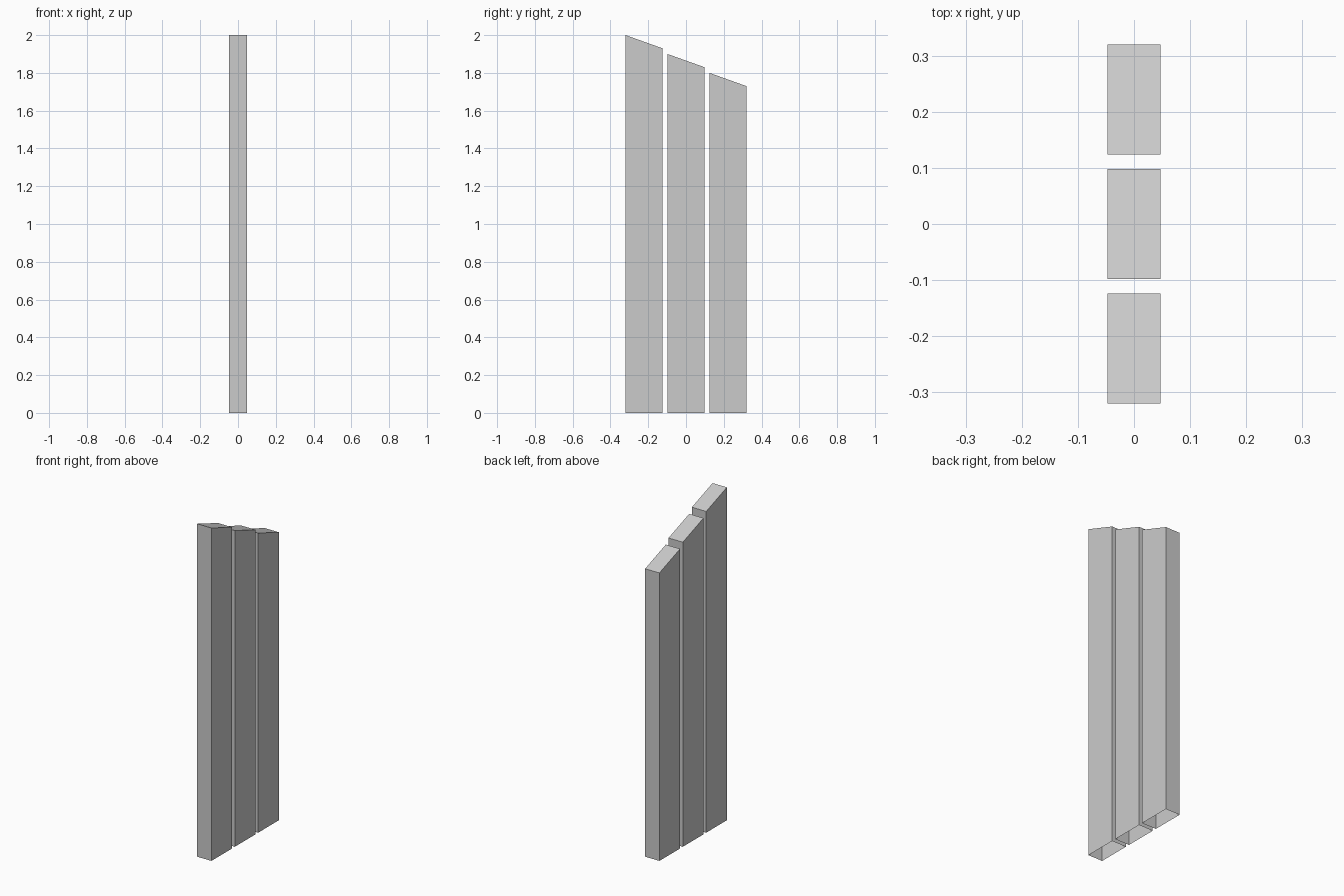
import bpy, bmesh

if "Cube" in bpy.data.objects:
    bpy.data.objects.remove(bpy.data.objects["Cube"])

HALF_THICK = 0.0475
WIDTH = 0.196
SPACING = 0.222
SLOPE_DROP = 0.07


def plank(name, y_mid, height):
    """Upright board with a sloped top and an open underside."""
    bm = bmesh.new()
    y0, y1 = y_mid - WIDTH / 2, y_mid + WIDTH / 2
    profile = [(y0, 0), (y1, 0), (y1, height - SLOPE_DROP), (y0, height)]
    left = [bm.verts.new((-HALF_THICK, y, z)) for y, z in profile]
    right = [bm.verts.new((HALF_THICK, y, z)) for y, z in profile]
    bm.faces.new(left)
    bm.faces.new(right)
    # Front, top and back strips; the bottom stays open
    for i in (1, 2, 3):
        j = (i + 1) % 4
        bm.faces.new((left[i], left[j], right[j], right[i]))
    bmesh.ops.recalc_face_normals(bm, faces=bm.faces)
    mesh = bpy.data.meshes.new(name)
    bm.to_mesh(mesh)
    bm.free()
    obj = bpy.data.objects.new(name, mesh)
    bpy.context.collection.objects.link(obj)


# Three boards stepping down from front to back
for i, name in enumerate(("front_plank", "middle_plank", "back_plank")):
    plank(name, (i - 1) * SPACING, 2.0 - 0.1 * i)
